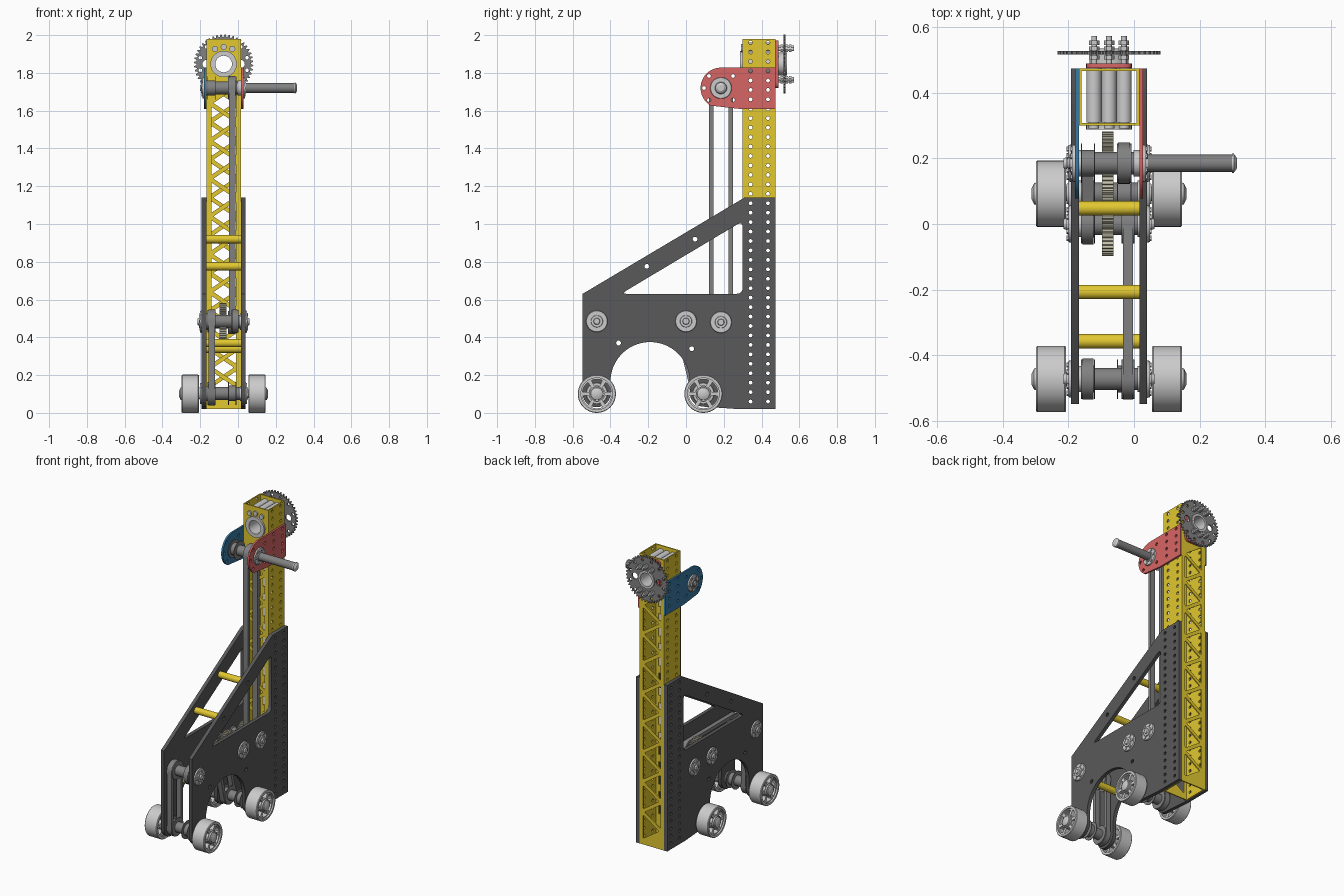
import bpy, bmesh
from math import sin, cos, pi, radians, atan2
from mathutils import Matrix, Vector

if "Cube" in bpy.data.objects:
    bpy.data.objects.remove(bpy.data.objects["Cube"])

CX = -0.076                      # symmetry plane of the frame


def mat(name, rgb):
    m = bpy.data.materials.new(name)
    m.diffuse_color = (*rgb, 1)
    m.use_nodes = True
    m.node_tree.nodes["Principled BSDF"].inputs["Base Color"].default_value = m.diffuse_color
    return m


YELLOW, DARK = mat("yellow", (.76, .58, .03)), mat("dark", (.1, .1, .1))
RED, BLUE = mat("red", (.68, .13, .13)), mat("blue", (.04, .2, .38))
TAN, STEEL = mat("tan", (.55, .53, .4)), mat("steel", (.22, .22, .22))


def finish(ob, m):
    bm = bmesh.new()
    bm.from_mesh(ob.data)
    bmesh.ops.remove_doubles(bm, verts=bm.verts, dist=1e-5)
    bmesh.ops.recalc_face_normals(bm, faces=bm.faces)
    bm.to_mesh(ob.data)
    bm.free()
    ob.data.materials.clear()
    if m:
        ob.data.materials.append(m)
    bpy.ops.object.select_all(action='DESELECT')
    ob.select_set(True)
    bpy.context.view_layer.objects.active = ob
    bpy.ops.object.shade_smooth_by_angle(angle=radians(32))
    return ob


def plate(name, loops, at, thick, m=None, axis='X'):
    """Flat plate: first loop is the outline, the rest are holes."""
    cu = bpy.data.curves.new(name, 'CURVE')
    cu.dimensions, cu.fill_mode, cu.extrude = '2D', 'BOTH', thick / 2
    for pts in loops:
        s = cu.splines.new('POLY')
        s.points.add(len(pts) - 1)
        for p, q in zip(s.points, pts):
            p.co = (q[0], q[1], 0, 1)
        s.use_cyclic_u = True
    ob = bpy.data.objects.new(name, cu)
    bpy.context.collection.objects.link(ob)
    bpy.ops.object.select_all(action='DESELECT')
    ob.select_set(True)
    bpy.context.view_layer.objects.active = ob
    bpy.ops.object.convert(target='MESH')
    ob = bpy.context.view_layer.objects.active
    M = ((0, 0, 1, at), (1, 0, 0, 0), (0, 1, 0, 0)) if axis == 'X' else \
        ((1, 0, 0, 0), (0, 0, -1, at), (0, 1, 0, 0))
    ob.data.transform(Matrix((*M, (0, 0, 0, 1))))
    return finish(ob, m)


def lathe(name, prof, a, z, m=None, axis='X', n=28, loop=False):
    """Turn (position, radius) pairs round an x or y axis through (a, z)."""
    bm = bmesh.new()
    rings = []
    for t, r in prof:
        r = max(r, 1e-6)
        cs = [(r * cos(2 * pi * i / n), r * sin(2 * pi * i / n)) for i in range(n)]
        rings.append([bm.verts.new((t, a + c, z + s) if axis == 'X' else (a + c, t, z + s)) for c, s in cs])
    for k in range(len(rings) - (0 if loop else 1)):
        p, q = rings[k], rings[(k + 1) % len(rings)]
        for i in range(n):
            bm.faces.new((p[i], p[(i + 1) % n], q[(i + 1) % n], q[i]))
    me = bpy.data.meshes.new(name)
    bm.to_mesh(me)
    bm.free()
    ob = bpy.data.objects.new(name, me)
    bpy.context.collection.objects.link(ob)
    return finish(ob, m)


def rod(name, t0, t1, r, a, z, m=None, axis='X', n=28):
    return lathe(name, [(t0, 0), (t0, r), (t1, r), (t1, 0)], a, z, m, axis, n)


def tube(name, t0, t1, r, ri, a, z, m=None, axis='X'):
    return lathe(name, [(t0, ri), (t0, r), (t1, r), (t1, ri)], a, z, m, axis, loop=True)


def arc(cx, cy, r, a0, a1, n):
    return [(cx + r * cos(radians(a0 + (a1 - a0) * i / n)), cy + r * sin(radians(a0 + (a1 - a0) * i / n)))
            for i in range(n + 1)]


def circ(cx, cy, r, n=10):
    return arc(cx, cy, r, 0, 360, n)[:-1]


def rounded(pts, r):
    out, P = [], [Vector(p) for p in pts]
    for i, p in enumerate(P):
        a = p + (P[i - 1] - p).normalized() * r
        b = p + (P[(i + 1) % len(P)] - p).normalized() * r
        out += [(a * (1 - t) ** 2 + p * 2 * t * (1 - t) + b * t * t)[:] for t in (0, .25, .5, .75, 1)]
    return out


def toothed(cx, cy, r, depth, n):
    return [(cx + q * cos(2 * pi * (i + f) / n), cy + q * sin(2 * pi * (i + f) / n)) for i in range(n)
            for f, q in ((0, r - depth), (.3, r - depth), (.5, r), (.75, r))]


def column_holes(z0, z1):
    return [circ(y, .06 + .05 * k, .0105, 8) for k in range(39) for y in (.342, .434) if z0 < .06 + .05 * k < z1]


# side plates of the base
outline = ([(.474, .02), (.474, 1.14), (.31, 1.14), (-.548, .63)] + arc(-.473, .105, .075, 180, 360, 12)
           + arc(-.19, .165, .21, 180, 0, 28) + arc(.092, .105, .072, 180, 265, 6) + [(.28, .02)])
spacers = [(.048, .92), (-.207, .776), (-.357, .37), (.03, .34)]
window = rounded([(-.345, .63), (.3, .63), (.3, 1.015)], .035)
for s in (-1, 1):
    plate("side_plate", [outline, window] + [circ(y, z, .013) for y, z in spacers] + column_holes(.03, 1.13),
          CX + s * .104, .024, DARK)
for y, z in spacers:
    tube("spacer_tube", CX - .092, CX + .092, .022, .013, y, z, YELLOW)

# tower: drilled side walls, lattice front and back walls
for s in (-1, 1):
    plate("tower_side_wall", [[(.3, .02), (.474, .02), (.474, 1.98), (.3, 1.98)]] + column_holes(.03, 1.97),
          CX + s * .088, .008, YELLOW)
for y, flip in ((.304, 1), (.47, -1)):
    loops = [[(CX - .084, .02), (CX + .084, .02), (CX + .084, 1.98), (CX - .084, 1.98)],
             circ(CX, 1.847, .062, 28)]
    for k in range(16):
        s = flip * (1 if k % 2 else -1)
        base, z = CX + s * .074, .04 + .1 * k
        ix = base - s * .048                      # incentre of the triangle
        tri = [(base, z), (base, z + .2), (CX - s * .074, z + .1)]
        tri = [(ix + (p - ix) * .8, z + .1 + (q - z - .1) * .8) for p, q in tri]
        loops.append(rounded(tri, .008))
    plate("tower_lattice_wall", loops, y, .008, YELLOW, 'Y')

# upper brackets
bracket = [(.474, 1.61), (.474, 1.828), (.2, 1.828)] + arc(.185, 1.72, .108, 90, 240, 18) + [(.28, 1.61)]
holes = [circ(.185 + .09 * cos(radians(a)), 1.72 + .09 * sin(radians(a)), .0105, 8) for a in (45, 135, 180, 225, 315)]
for s, m in ((-1, BLUE), (1, RED)):
    plate("shaft_bracket", [bracket] + holes + column_holes(1.63, 1.82), CX + s * .098, .012, m)

# axles with bearings
F, R, A, B, C, T = (-.472, .103), (.092, .103), (-.472, .485), (0, .485), (.185, .48), (.185, 1.72)
for y, z in (F, R, A, B, C, T):
    rod("axle_tube", CX - .09, CX + .09, .034, y, z, STEEL)
    w = z < .2
    for s in (-1, 1):
        o = CX + s * (.104 if z > 1 else .116)
        lathe("bearing_flange", [(o - s * .03, 0), (o - s * .03, .04), (o, .04), (o, .057), (o + s * .008, .055),
                                 (o + s * .008, .032), (o + s * .014, .03), (o + s * .014, .018),
                                 (o + s * .022, .015), (o + s * .022, 0)], y, z)
        if not w:
            for k in range(6):
                a = k * pi / 3
                rod("flange_bolt", o + s * .006, o + s * .013, .008, y + .043 * cos(a), z + .043 * sin(a), None, 'X', 6)

# wheels
for y, z in ((-.472, .101), (.092, .101)):
    rod("wheel_axle", CX - .22, CX + .22, .022, y, z, STEEL)
    for s in (-1, 1):
        a, b = CX + s * .131, CX + s * .222
        lathe("wheel_rim", [(a, .084), (a, .098), (a + s * .004, .101), (b - s * .004, .101), (b, .098), (b, .084)],
              y, z, None, 'X', 40, True)
        gaps = [rounded(arc(y, z, .077, k * 60 + 8, k * 60 + 52, 4) + arc(y, z, .044, k * 60 + 48, k * 60 + 12, 3), .003)
                for k in range(6)]
        plate("wheel_spokes", [circ(y, z, .085, 40)] + gaps, CX + s * .1765, .07)
        lathe("wheel_cap", [(a, 0), (a, .04), (b, .04), (b, .034), (b + s * .006, .032), (b + s * .014, .016),
                            (b + s * .014, 0)], y, z)

# pulleys and belts
def pulley(x, y, z, w=.044):
    h = w / 2
    lathe("pulley", [(x - h, 0), (x - h, .06), (x - h + .004, .06), (x - h + .004, .041), (x + h - .004, .041),
                     (x + h - .004, .06), (x + h, .06), (x + h, 0)], y, z, STEEL)


def belt(x, p, q, w):
    g = atan2(q[1] - p[1], q[0] - p[0]) * 180 / pi
    loops = [arc(*p, r, g + 90, g + 270, 16) + arc(*q, r, g - 90, g + 90, 16) for r in (.063, .04)]
    plate("drive_belt", loops, x, w, STEEL)
    pulley(x, *p, w + .009)
    pulley(x, *q, w + .009)


belt(-.03, C, T, .036)
belt(-.14, F, A, .034)
belt(-.14, R, B, .034)
belt(-.018, A, B, .03)
for x, p in ((-.03, F), (-.03, R), (-.14, T)):
    pulley(x, *p)

# meshing gears
for y, z in (B, C):
    plate("spur_gear", [toothed(y, z, .097, .011, 40)], -.08, .036, TAN)

# output shaft
rod("output_shaft", CX - .12, .302, .026, *T, STEEL)
lathe("shaft_end_cap", [(.298, 0), (.298, .029), (.304, .029), (.313, .016), (.313, 0)], *T)

# motor pack and rear sprocket at the tower top
Z = 1.847
plate("motor_plate", [rounded([(CX - .07, 1.72), (CX + .07, 1.72), (CX + .07, 1.972), (CX - .07, 1.972)], .03),
                      circ(CX, Z, .046, 28)], .482, .014, RED, 'Y')
tube("hub_tube", .288, .535, .06, .044, CX, Z, None, 'Y')
tube("hub_front_ring", .287, .3, .07, .044, CX, Z, None, 'Y')
for k in (-1, 0, 1):
    x = CX + k * .046
    rod("motor", .309, .475, .0228, x, 1.937, None, 'Y')
    rod("motor_end", .29, .31, .016, x, 1.937 - .01 * abs(k), None, 'Y', 16)
slots = [circ(CX + .09 * cos(radians(a)), Z + .09 * sin(radians(a)), .022, 16) for a in (0, 180, 30, 150, 210, 330)]
slots += [circ(CX + .128 * cos(radians(a)), Z + .128 * sin(radians(a)), .01, 8) for a in range(15, 375, 30)]
plate("rear_sprocket", [toothed(CX, Z, .157, .013, 44), circ(CX, Z, .046, 28)]
      + [s for i, s in enumerate(slots) if i not in (2, 3, 4, 5)], .521, .01, STEEL, 'Y')
for a in (60, 90, 120, 240, 270, 300):
    x, z = CX + .09 * cos(radians(a)), Z + .09 * sin(radians(a))
    rod("sprocket_bolt", .488, .573, .009, x, z, None, 'Y', 12)
    for y in (.5, .528, .545):
        rod("sprocket_nut", y, y + .013, .016, x, z, None, 'Y', 6)
